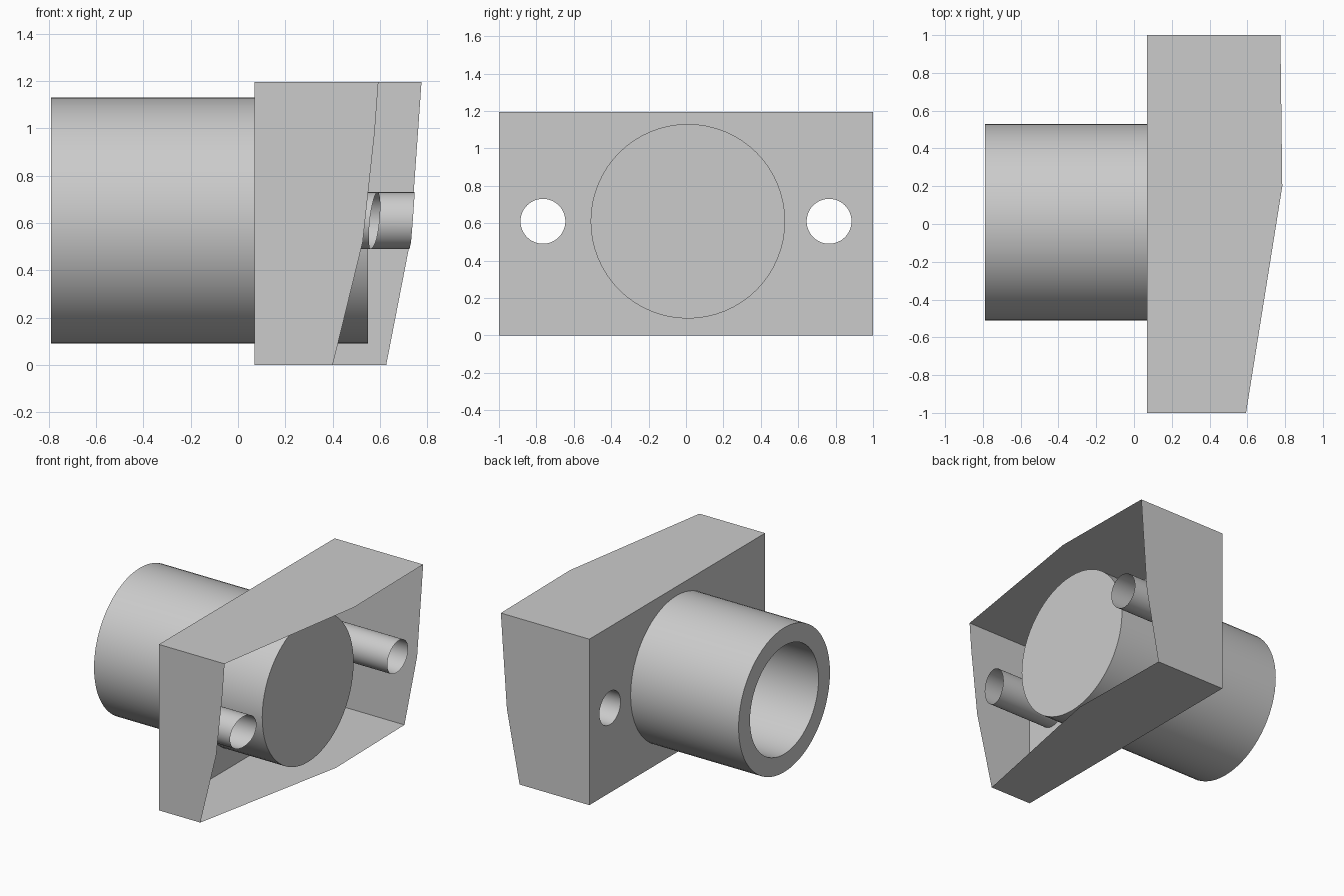
import bpy, bmesh, math

if "Cube" in bpy.data.objects:
    bpy.data.objects.remove(bpy.data.objects["Cube"], do_unlink=True)

GREY = 0.6
grey = bpy.data.materials.new("plain grey")
grey.use_nodes = True
grey.diffuse_color = (GREY, GREY, GREY, 1)
grey.node_tree.nodes["Principled BSDF"].inputs["Base Color"].default_value = (GREY, GREY, GREY, 1)

PLATE_X = 0.07
HEIGHT = 1.195
AXIS_Y, AXIS_Z = 0.01, 0.61
RADIUS, BORE = 0.52, 0.39
HOLE_Y, HOLE_R = 0.765, 0.12

# Open-side depth of the shell at a few stations
Y_KNOTS = [-1, 0.2, 1]
Z_KNOTS = [0, 0.52, 0.98, HEIGHT]
DEPTH = [[0.40, 0.527, 0.577, 0.593],
         [0.64, 0.737, 0.774, 0.785],
         [0.626, 0.727, 0.76, 0.775]]


def lerp_table(t, knots, values):
    for i in range(len(knots) - 1):
        if t <= knots[i + 1] or i == len(knots) - 2:
            k = (t - knots[i]) / (knots[i + 1] - knots[i])
            return values[i] * (1 - k) + values[i + 1] * k


def rim_x(y, z):
    return lerp_table(y, Y_KNOTS, [lerp_table(z, Z_KNOTS, row) for row in DEPTH])


def circle(y, z, r, n):
    return [(y + r * math.cos(math.tau * i / n), z + r * math.sin(math.tau * i / n))
            for i in range(n)]


def finish(bm, name, smooth=False):
    mesh = bpy.data.meshes.new(name)
    bmesh.ops.recalc_face_normals(bm, faces=bm.faces[:])
    bm.to_mesh(mesh)
    bm.free()
    mesh.materials.append(grey)
    obj = bpy.data.objects.new(name, mesh)
    bpy.context.collection.objects.link(obj)
    if smooth:
        bpy.ops.object.select_all(action='DESELECT')
        obj.select_set(True)
        bpy.context.view_layer.objects.active = obj
        bpy.ops.object.shade_smooth_by_angle(angle=math.radians(30))
    return obj


def ring(bm, loop, x_of):
    return [bm.verts.new((x_of(y, z), y, z)) for y, z in loop]


def bridge(bm, a, b):
    for i in range(len(a)):
        j = (i + 1) % len(a)
        bm.faces.new((a[i], a[j], b[j], b[i]))


def sleeve(name, loop, smooth=False):
    """Thin wall from the plate to the sloping rim."""
    bm = bmesh.new()
    bridge(bm, ring(bm, loop, lambda y, z: PLATE_X), ring(bm, loop, rim_x))
    return finish(bm, name, smooth)


# Four thin walls of the housing
outline = [(y, 0) for y in Y_KNOTS] + [(1, z) for z in Z_KNOTS[1:]]
outline += [(y, HEIGHT) for y in Y_KNOTS[-2::-1]] + [(-1, z) for z in Z_KNOTS[-2:0:-1]]
sleeve("housing_walls", outline)

# Bolt tubes trimmed to the rim
bolt_loops = [circle(side * HOLE_Y, AXIS_Z, HOLE_R, 48) for side in (-1, 1)]
for label, loop in zip(("front", "back"), bolt_loops):
    sleeve(label + "_bolt_tube", loop, True)

# Flat plate with openings for the barrel and bolts
bm = bmesh.new()
edges = []
corners = [(-1, 0), (1, 0), (1, HEIGHT), (-1, HEIGHT)]
for loop in [corners, circle(AXIS_Y, AXIS_Z, RADIUS, 64)] + bolt_loops:
    vs = ring(bm, loop, lambda y, z: PLATE_X)
    edges += [bm.edges.new((vs[i - 1], vs[i])) for i in range(len(vs))]
bmesh.ops.triangle_fill(bm, use_beauty=True, use_dissolve=False, edges=edges, normal=(-1, 0, 0))
finish(bm, "mounting_plate")

# Barrel: a round cup with its closed end inside the housing
bm = bmesh.new()
profile = [(0.55, RADIUS), (-0.79, RADIUS), (-0.79, BORE), (0.42, BORE)]
rings = [ring(bm, circle(AXIS_Y, AXIS_Z, r, 64), lambda y, z, x=x: x) for x, r in profile]
for a, b in zip(rings, rings[1:]):
    bridge(bm, a, b)
bm.faces.new(rings[0])
bm.faces.new(rings[-1])
finish(bm, "barrel", True)
